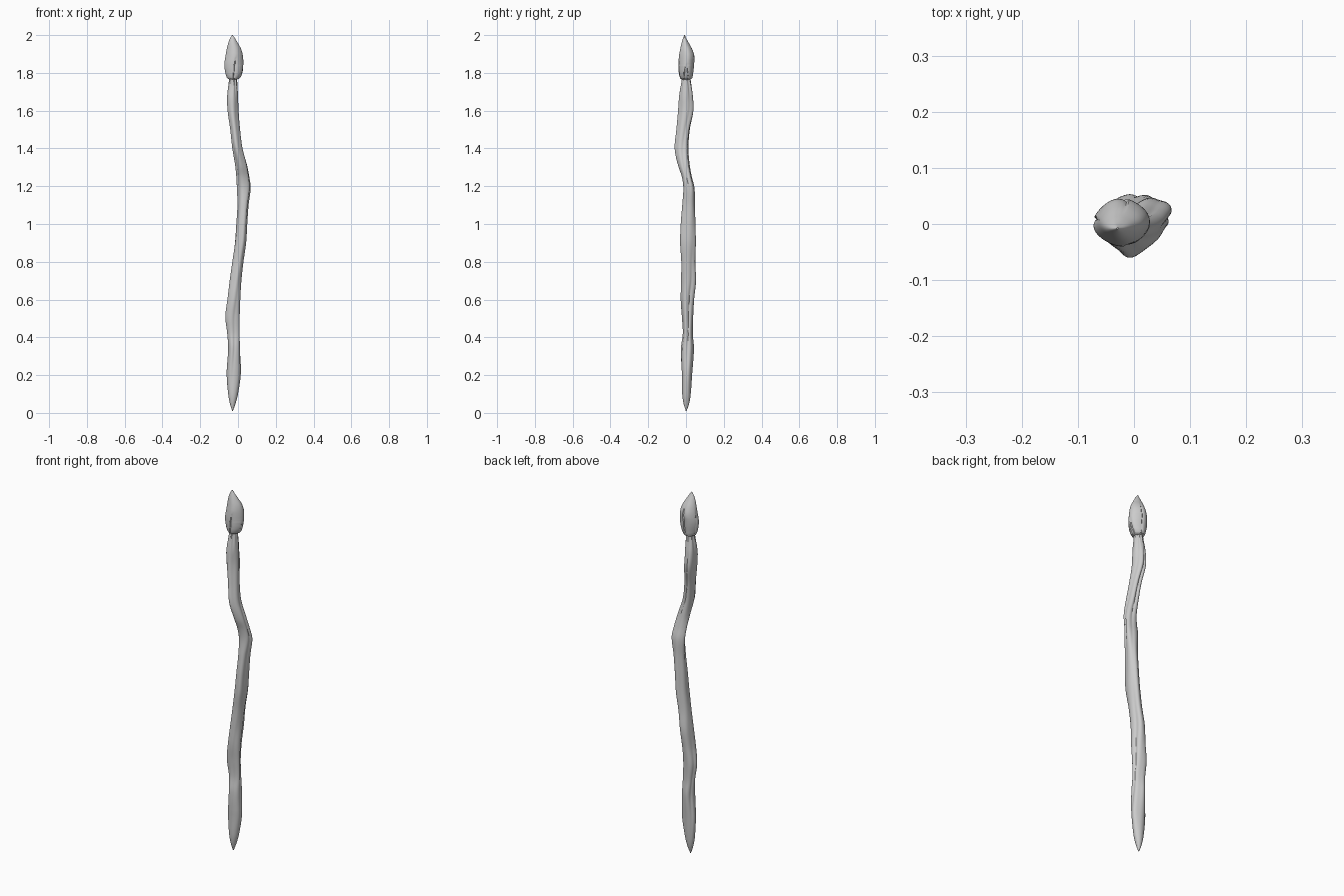
import bpy, bmesh, math

if "Cube" in bpy.data.objects:
    bpy.data.objects.remove(bpy.data.objects["Cube"])

# section rows: z, left x, right x, front y, back y
SHAFT = [
    (0.01, -.031, -.027, -.001, .003), (0.05, -.043, -.013, -.013, .017),
    (0.10, -.052, .000, -.020, .025), (0.21, -.060, .015, -.022, .033),
    (0.34, -.052, .010, -.027, .042), (0.42, -.057, .009, -.017, .036),
    (0.51, -.067, .009, -.022, .038), (0.60, -.056, .012, -.028, .043),
    (0.70, -.044, .018, -.026, .053), (0.80, -.030, .029, -.025, .049),
    (0.90, -.016, .043, -.031, .052), (1.00, -.009, .049, -.028, .050),
    (1.10, -.003, .056, -.020, .047), (1.19, -.006, .067, -.014, .045),
    (1.25, -.009, .060, -.022, .031), (1.31, -.015, .048, -.042, .020),
    (1.40, -.030, .024, -.060, .013), (1.50, -.041, .011, -.051, .020),
    (1.60, -.055, .003, -.042, .039), (1.68, -.057, .000, -.036, .036),
    (1.77, -.047, -.005, -.022, .024), (1.84, -.044, -.008, -.018, .020),
]
BUD = [
    (1.765, -.046, -.006, -.020, .022), (1.77, -.056, .008, -.030, .032),
    (1.80, -.067, .023, -.038, .038), (1.845, -.072, .028, -.040, .043),
    (1.89, -.066, .026, -.037, .044), (1.925, -.060, .017, -.031, .033),
    (1.96, -.051, -.002, -.023, .014), (1.985, -.041, -.017, -.015, .000),
    (2.00, -.031, -.028, -.009, -.006),
]


def spline(rows, z):
    """Smooth value of the four side limits at height z."""
    i = max(k for k in range(len(rows) - 1) if rows[k][0] <= z)
    a, b = rows[i], rows[i + 1]
    p, n = rows[max(i - 1, 0)], rows[min(i + 2, len(rows) - 1)]
    h = b[0] - a[0]
    t = (z - a[0]) / h
    out = []
    for c in range(1, 5):
        m0 = (b[c] - p[c]) / (b[0] - p[0]) * h
        m1 = (n[c] - a[c]) / (n[0] - a[0]) * h
        out.append((2*t**3 - 3*t*t + 1) * a[c] + (t**3 - 2*t*t + t) * m0
                   + (3*t*t - 2*t**3) * b[c] + (t**3 - t*t) * m1)
    return out


def angle_gap(a, b):
    return (a - b + math.pi) % (2 * math.pi) - math.pi


def loft(name, rows, rings, sides, radius):
    """Skin a stack of closed sections fitted to the side limits."""
    bm = bmesh.new()
    stack = []
    z0, z1 = rows[0][0], rows[-1][0]
    for k in range(rings + 1):
        z = z0 + (z1 - z0) * k / rings
        x0, x1, y0, y1 = spline(rows, min(z, z1))
        pts = []
        for s in range(sides):
            a = 2 * math.pi * s / sides
            r = radius(a, z)
            pts.append((r * math.cos(a), r * math.sin(a)))
        u0, u1 = min(p[0] for p in pts), max(p[0] for p in pts)
        v0, v1 = min(p[1] for p in pts), max(p[1] for p in pts)
        stack.append([bm.verts.new((x0 + (u - u0) / (u1 - u0) * (x1 - x0),
                                    y0 + (v - v0) / (v1 - v0) * (y1 - y0), z))
                      for u, v in pts])
    for lo, hi in zip(stack, stack[1:]):
        for s in range(sides):
            t = (s + 1) % sides
            bm.faces.new((lo[s], lo[t], hi[t], hi[s]))
    bm.faces.new(stack[0][::-1])
    bm.faces.new(stack[-1])
    mesh = bpy.data.meshes.new(name)
    bm.to_mesh(mesh)
    bm.free()
    ob = bpy.data.objects.new(name, mesh)
    bpy.context.collection.objects.link(ob)
    bpy.ops.object.select_all(action='DESELECT')
    ob.select_set(True)
    bpy.context.view_layer.objects.active = ob
    bpy.ops.object.shade_smooth_by_angle(angle=math.radians(40))
    return ob


def shaft_radius(a, z):
    # twisting root-like strands, fading at the tip and tightening at the neck
    fade = min(1, max(0, (z - .03) / .3))
    r = 1 + .05 * fade * math.sin(3 * a + 5 * z) + .035 * fade * math.sin(5 * a - 7 * z + 1)
    for a0, twist, depth in ((-.4, 1.3, .16), (2.2, 1.1, .12), (4.2, 1.6, .12)):
        wave = .5 + .5 * math.sin(6 * z + 3 * a0)
        r -= depth * fade * wave * math.exp(-(angle_gap(a, a0 + twist * z) / .2) ** 2)
    neck = min(1, max(0, (z - 1.66) / .1))
    return r + .1 * neck * math.sin(8 * a)


def bud_radius(a, z):
    # folded leaf edges: a step on one side of each slanted crease
    r = 1 + .03 * math.sin(4 * a + 1)
    up = z - 1.765
    for a0, slant, height in ((-1.65, 2.2, .13), (.35, -4, .09), (-.4, 4, .09),
                              (1.5, -1, .19), (2.75, 2, .15)):
        g = angle_gap(a, a0 + slant * up)
        fade = min(1, max(0, (height - up) / .05)) * min(1, up / .02 + .3)
        if g > 0:
            r -= .14 * fade * math.exp(-g / .22)
    return r


# long crooked stem
loft("stem", SHAFT, 150, 48, shaft_radius)
# closed bud on top
loft("bud", BUD, 48, 72, bud_radius)
